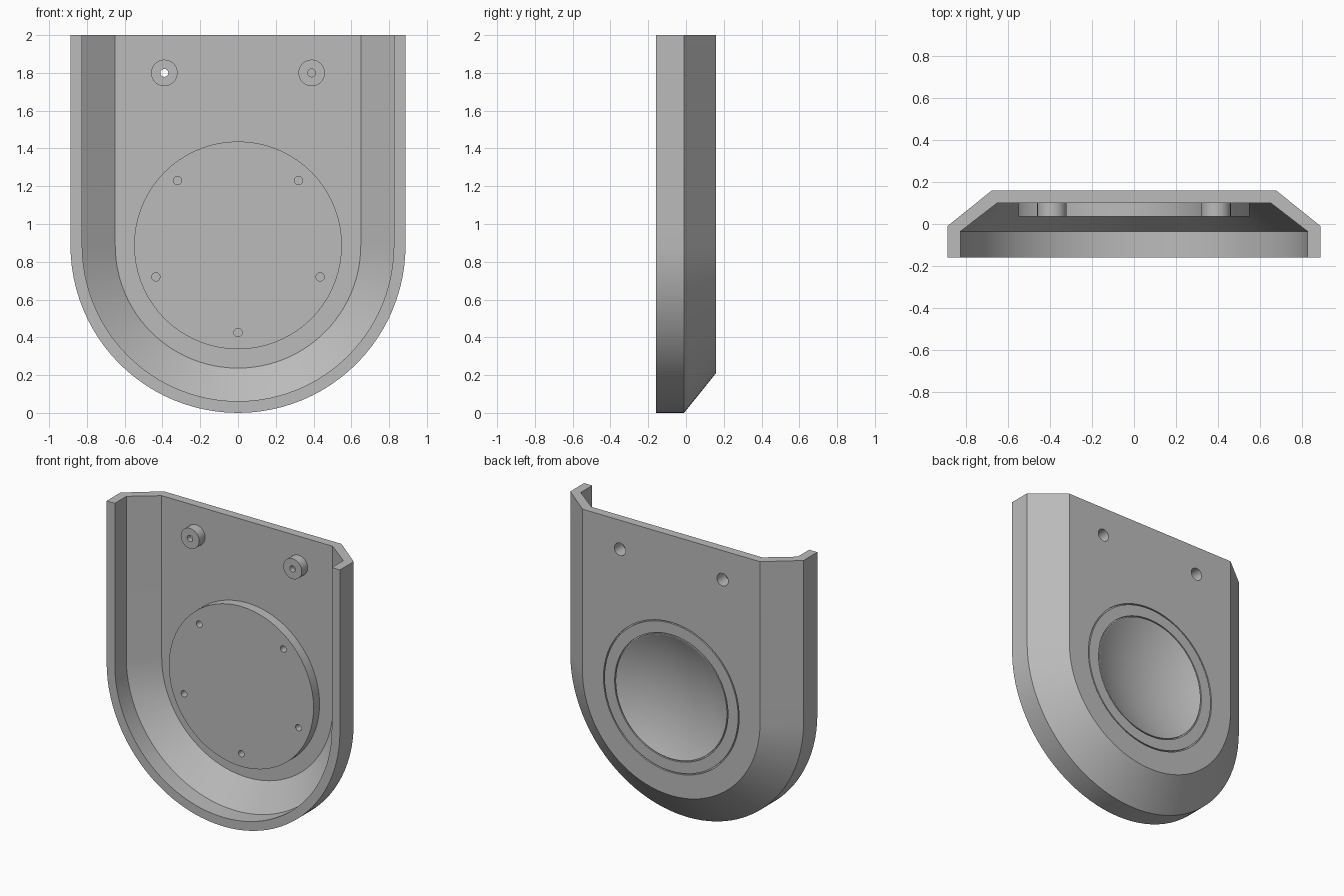
import bpy, bmesh, math

cube = bpy.data.objects.get("Cube")
if cube:
    bpy.data.objects.remove(cube, do_unlink=True)

CENTRE_Z = 0.887
TOP_Z = 2.0

grey = bpy.data.materials.new("plain grey")
grey.use_nodes = True
COLOUR = (0.5, 0.5, 0.5, 1)
grey.diffuse_color = COLOUR
grey.node_tree.nodes["Principled BSDF"].inputs["Base Color"].default_value = COLOUR


def finish(name, bm):
    bmesh.ops.remove_doubles(bm, verts=bm.verts, dist=1e-5)
    bmesh.ops.recalc_face_normals(bm, faces=bm.faces)
    mesh = bpy.data.meshes.new(name)
    bm.to_mesh(mesh)
    bm.free()
    mesh.materials.append(grey)
    obj = bpy.data.objects.new(name, mesh)
    bpy.context.collection.objects.link(obj)
    return obj


def u_solid(name, sections, top, steps=48):
    """Solid with a U outline, lofted through (radius, y) sections."""
    bm = bmesh.new()
    rings = []
    for r, y in sections:
        arc = [-math.pi * i / steps for i in range(steps + 1)]
        pts = [(r, top)] + [(r * math.cos(a), CENTRE_Z + r * math.sin(a)) for a in arc] + [(-r, top)]
        rings.append([bm.verts.new((x, y, z)) for x, z in pts])
    n = len(rings[0])
    for a, b in zip(rings, rings[1:]):
        for i in range(n - 1):
            bm.faces.new((a[i], a[i + 1], b[i + 1], b[i]))
    bm.faces.new(rings[0])
    bm.faces.new(rings[-1])
    bm.faces.new([r[0] for r in rings] + [r[-1] for r in reversed(rings)])
    return finish(name, bm)


def lathe(name, profile, x=0, z=CENTRE_Z, steps=72):
    """Closed (radius, y) profile turned about an axis along y."""
    bm = bmesh.new()
    rings = []
    for i in range(steps):
        a = 2 * math.pi * i / steps
        rings.append([bm.verts.new((x + r * math.cos(a), y, z + r * math.sin(a))) for r, y in profile])
    m = len(profile)
    for i in range(steps):
        a, b = rings[i], rings[(i + 1) % steps]
        for j in range(m):
            k = (j + 1) % m
            if profile[j][0] == 0 and profile[k][0] == 0:
                continue
            bm.faces.new((a[j], a[k], b[k], b[j]))
    return finish(name, bm)


def cylinder(name, r, y0, y1, x=0, z=CENTRE_Z, steps=72):
    return lathe(name, [(0, y0), (r, y0), (r, y1), (0, y1)], x, z, steps)


def combine(target, tool, operation):
    mod = target.modifiers.new(tool.name, "BOOLEAN")
    mod.operation = operation
    mod.solver = "EXACT"
    mod.object = tool
    bpy.context.view_layer.objects.active = target
    bpy.ops.object.modifier_apply(modifier=mod.name)
    bpy.data.objects.remove(tool, do_unlink=True)


# Chamfered tray, open at the front and top
shell = u_solid("housing_shell", [(0.887, -0.16), (0.887, -0.01), (0.675, 0.16)], TOP_Z)
hollow = u_solid("hollow_cutter", [(0.825, -0.3), (0.825, -0.035), (0.65, 0.10)], TOP_Z + 0.2)
combine(shell, hollow, "DIFFERENCE")

# Raised disc inside
combine(shell, cylinder("raised_disc", 0.55, 0.035, 0.13), "UNION")

# Mounting bosses with through holes and wider bores at the back
for x in (-0.39, 0.39):
    combine(shell, cylinder("mount_boss", 0.07, 0.035, 0.13, x, 1.8, 48), "UNION")
    combine(shell, cylinder("through_hole", 0.021, -0.1, 0.3, x, 1.8, 32), "DIFFERENCE")
    combine(shell, cylinder("back_bore", 0.043, 0.07, 0.3, x, 1.8, 32), "DIFFERENCE")

# Blind screw holes in the disc
for x, z in ((-0.32, 1.23), (0.32, 1.23), (-0.435, 0.72), (0.435, 0.72), (0, 0.425)):
    combine(shell, cylinder("screw_hole", 0.022, -0.1, 0.10, x, z, 32), "DIFFERENCE")

# Shallow spherical dish in the back
R, DEPTH = 0.418, 0.09
ball = (R * R + DEPTH * DEPTH) / (2 * DEPTH)
edge = math.asin(R / ball)
bowl = [(ball * math.sin(edge * i / 12), 0.16 - DEPTH + ball * (1 - math.cos(edge * i / 12))) for i in range(13)]
combine(shell, lathe("dish_cutter", bowl + [(R, 0.3), (0, 0.3)]), "DIFFERENCE")

# Narrow grooves bordering the flush ring
for r in (0.423, 0.508):
    groove = [(r, 0.148), (r + 0.008, 0.148), (r + 0.008, 0.2), (r, 0.2)]
    combine(shell, lathe("ring_groove", groove), "DIFFERENCE")

bpy.ops.object.select_all(action="DESELECT")
shell.select_set(True)
bpy.context.view_layer.objects.active = shell
bpy.ops.object.shade_smooth_by_angle(angle=math.radians(15))
